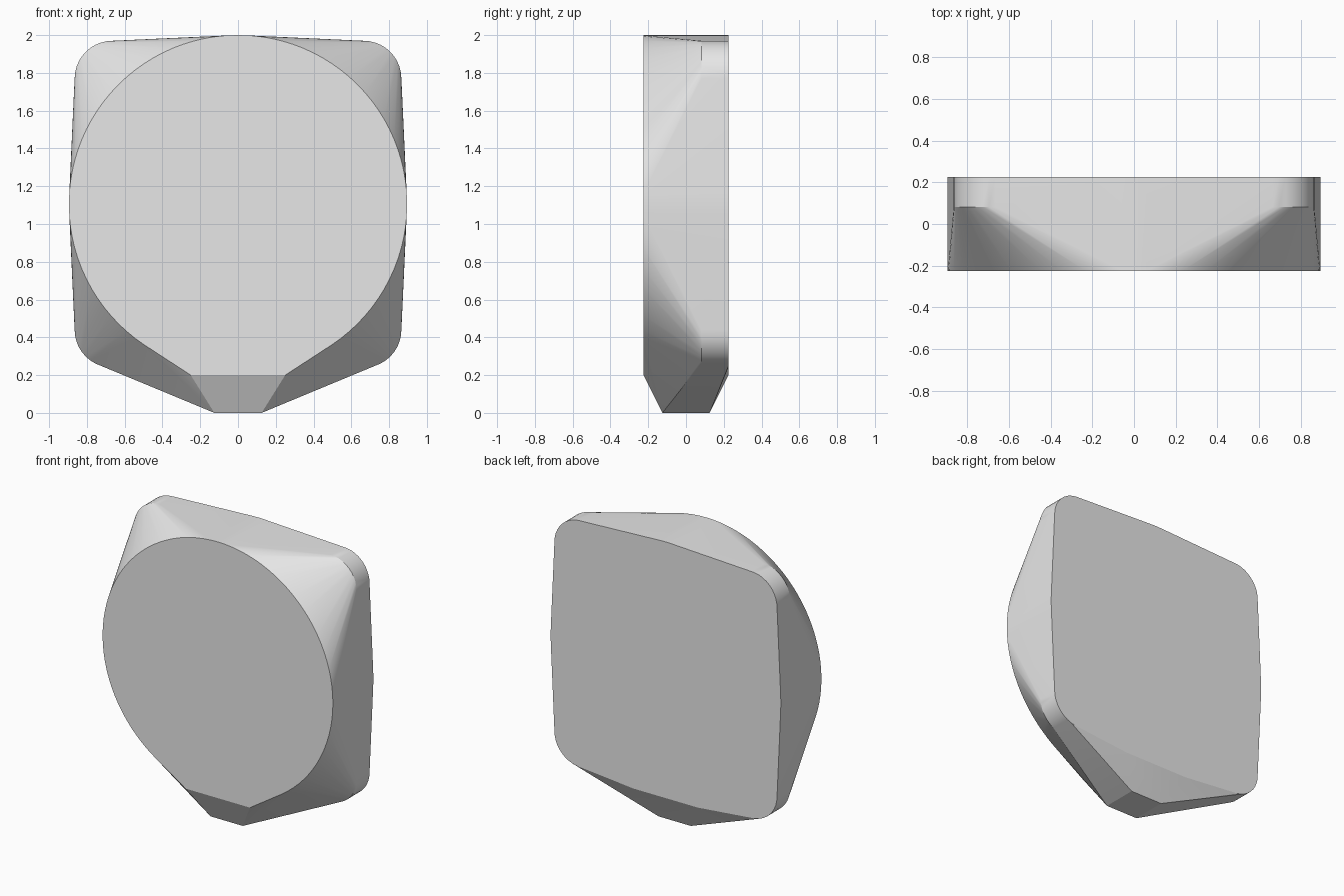
import bpy, bmesh, math

if "Cube" in bpy.data.objects:
    bpy.data.objects.remove(bpy.data.objects["Cube"])

HALF_Y = 0.225      # half thickness
CZ = 1.105          # centre height of the disc
R = 0.895           # disc radius


def circle(r, cx, cz, start, end, n):
    return [(cx + r * math.cos(start + (end - start) * i / n),
             cz + r * math.sin(start + (end - start) * i / n)) for i in range(n + 1)]


pts = []

# round disc running through the full thickness
for x, z in circle(R, 0, CZ, 0, math.tau, 96)[:-1]:
    pts += [(x, -HALF_Y, z), (x, HALF_Y, z)]

# rounded square on the rear part
HALF, CORNER = 0.865, 0.2
for k in range(4):
    a = k * math.pi / 2
    sx = 1 if k in (0, 3) else -1
    sz = 1 if k in (0, 1) else -1
    c = HALF - CORNER
    for x, z in circle(CORNER, sx * c, CZ + sz * c, a, a + math.pi / 2, 10):
        pts += [(x, 0.082, z), (x, HALF_Y, z)]

# tapered foot
for sx in (-1, 1):
    for sy in (-1, 1):
        pts += [(sx * 0.125, sy * 0.125, 0), (sx * 0.25, sy * HALF_Y, 0.2)]

# skin everything with one convex hull
bm = bmesh.new()
for p in pts:
    bm.verts.new(p)
bmesh.ops.remove_doubles(bm, verts=bm.verts[:], dist=0.0005)
bmesh.ops.convex_hull(bm, input=bm.verts[:])
bmesh.ops.delete(bm, geom=[v for v in bm.verts if not v.link_faces], context='VERTS')
bmesh.ops.dissolve_limit(bm, angle_limit=math.radians(0.3), verts=bm.verts[:], edges=bm.edges[:])
bmesh.ops.recalc_face_normals(bm, faces=bm.faces[:])

mesh = bpy.data.meshes.new("rounded_block")
bm.to_mesh(mesh)
bm.free()
body = bpy.data.objects.new("rounded_block", mesh)
bpy.context.collection.objects.link(body)

grey = bpy.data.materials.new("light grey")
grey.diffuse_color = (0.8, 0.8, 0.8, 1)
grey.use_nodes = True
grey.node_tree.nodes["Principled BSDF"].inputs["Base Color"].default_value = grey.diffuse_color
mesh.materials.append(grey)

bpy.context.view_layer.objects.active = body
body.select_set(True)
bpy.ops.object.shade_smooth_by_angle(angle=math.radians(15))
